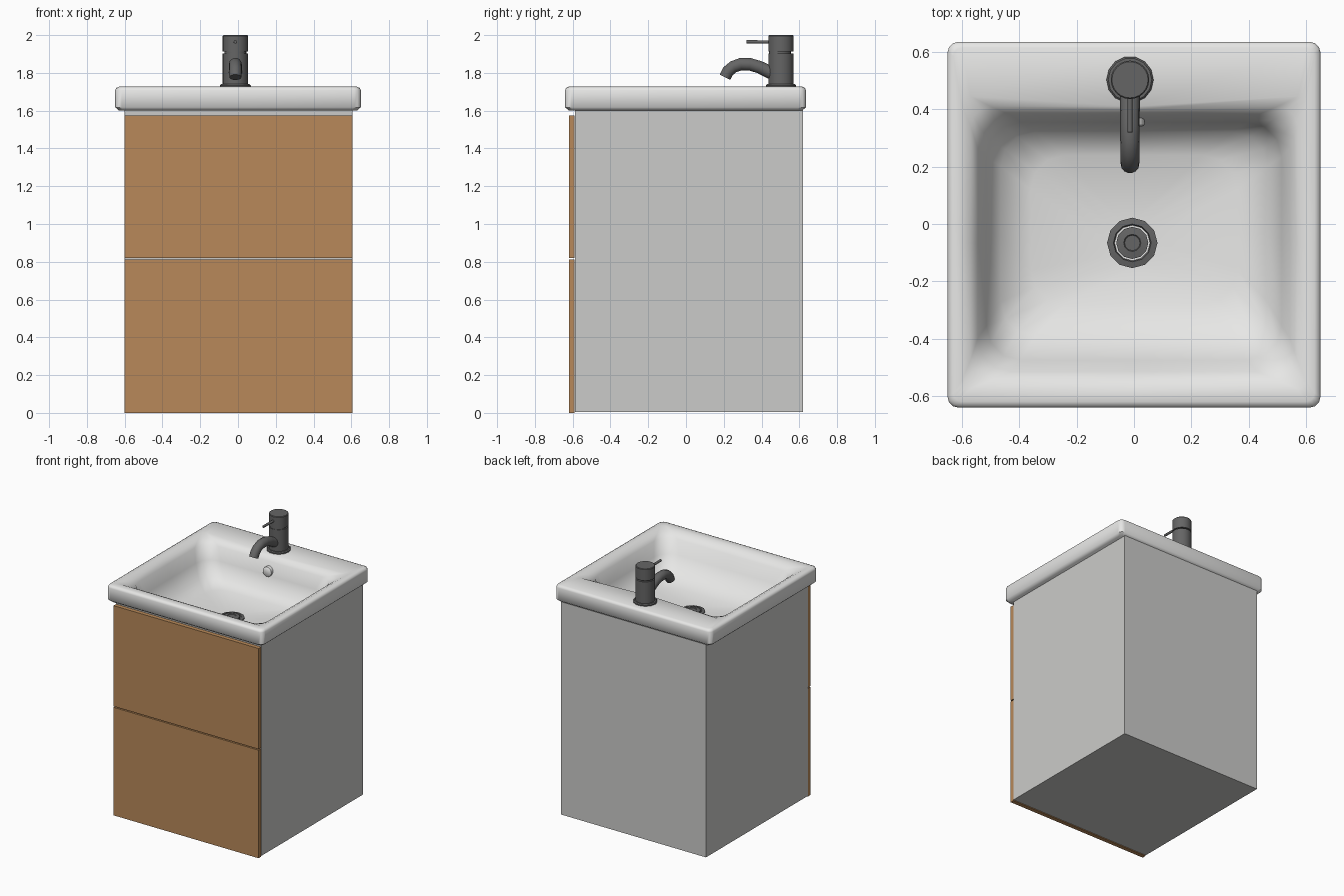
import bpy, bmesh, math
from mathutils import Vector

if "Cube" in bpy.data.objects:
    bpy.data.objects.remove(bpy.data.objects["Cube"])


def material(name, rgb):
    m = bpy.data.materials.new(name)
    m.diffuse_color = (*rgb, 1)
    m.use_nodes = True
    m.node_tree.nodes["Principled BSDF"].inputs["Base Color"].default_value = m.diffuse_color
    return m


WOOD = material("oak wood", (0.48, 0.25, 0.10))
PANEL = material("pale grey panel", (0.60, 0.60, 0.585))
CERAMIC = material("white ceramic", (0.80, 0.80, 0.79))
METAL = material("dark grey metal", (0.13, 0.13, 0.13))


def finish(name, bm, mat, smooth=None):
    bmesh.ops.recalc_face_normals(bm, faces=bm.faces)
    me = bpy.data.meshes.new(name)
    bm.to_mesh(me)
    bm.free()
    me.materials.append(mat)
    ob = bpy.data.objects.new(name, me)
    bpy.context.collection.objects.link(ob)
    if smooth:
        bpy.ops.object.select_all(action='DESELECT')
        ob.select_set(True)
        bpy.context.view_layer.objects.active = ob
        bpy.ops.object.shade_smooth_by_angle(angle=math.radians(smooth))
    return ob


def box_bm(lo, hi):
    bm = bmesh.new()
    bmesh.ops.create_cube(bm, size=1)
    for v in bm.verts:
        v.co = Vector([(lo[i] + hi[i]) / 2 + v.co[i] * (hi[i] - lo[i]) for i in range(3)])
    return bm


def loft(name, rings, mat, smooth):
    # skin a stack of equal-length point rings and cap both ends
    bm = bmesh.new()
    vr = [[bm.verts.new(p) for p in r] for r in rings]
    n = len(vr[0])
    for a, b in zip(vr, vr[1:]):
        for i in range(n):
            j = (i + 1) % n
            bm.faces.new((a[i], a[j], b[j], b[i]))
    bm.faces.new(vr[0][::-1])
    bm.faces.new(vr[-1])
    return finish(name, bm, mat, smooth)


def lathe(name, c, profile, n, mat, smooth=40):
    # profile of (radius, z) turned about a vertical axis through c
    rings = [[(c[0] + r * math.cos(2 * math.pi * i / n), c[1] + r * math.sin(2 * math.pi * i / n), z)
              for i in range(n)] for r, z in profile]
    return loft(name, rings, mat, smooth)


def tube(name, path, radii, n, mat):
    # round tube following a path in the y-z plane
    pts = [Vector(p) for p in path]
    rings = []
    for i, p in enumerate(pts):
        t = (pts[min(i + 1, len(pts) - 1)] - pts[max(i - 1, 0)]).normalized()
        side = Vector((1, 0, 0))
        up = t.cross(side)
        rings.append([p + radii[i] * (side * math.cos(2 * math.pi * k / n) + up * math.sin(2 * math.pi * k / n))
                      for k in range(n)])
    return loft(name, rings, mat, 45)


def rounded_ring(hx, y0, y1, z, r, sag=0.0):
    # rounded rectangle with a mid point on each side; back mid point can sag forward
    pts = []
    corners = [(hx - r, y1 - r, 0), (-hx + r, y1 - r, 90), (-hx + r, y0 + r, 180), (hx - r, y0 + r, 270)]
    mids = [(0, y1 - sag, z), (-hx, (y0 + y1) / 2, z), (0, y0, z), (hx, (y0 + y1) / 2, z)]
    for (cx, cy, a0), mid in zip(corners, mids):
        for k in range(4):
            a = math.radians(a0 + 30 * k)
            pts.append((cx + r * math.cos(a), cy + r * math.sin(a), z))
        pts.append(mid)
    return pts


# cabinet carcass, open on top to receive the bowl
bm = box_bm((-0.6, -0.588, 0.005), (0.605, 0.62, 1.603))
bmesh.ops.delete(bm, geom=[f for f in bm.faces if f.calc_center_median().z > 1.6], context='FACES_ONLY')
cab = finish("cabinet", bm, PANEL)
sol = cab.modifiers.new("panel thickness", 'SOLIDIFY')
sol.thickness = 0.018
sol.offset = -1

# two drawer fronts
for name, z0, z1 in (("lower_drawer_front", 0.0, 0.811), ("upper_drawer_front", 0.819, 1.575)):
    finish(name, box_bm((-0.6, -0.62, z0), (0.605, -0.589, z1)), WOOD)

# basin: underside, outer rim, rim top, then down into the bowl
basin = [
    (0.10, -0.16, 0.04, 1.40, 0.09),
    (0.40, -0.33, 0.27, 1.42, 0.12),
    (0.53, -0.50, 0.37, 1.56, 0.12),
    (0.57, -0.56, 0.56, 1.60, 0.05),
    (0.63, -0.62, 0.615, 1.60, 0.03),
    (0.65, -0.64, 0.635, 1.618, 0.035),
    (0.65, -0.64, 0.635, 1.708, 0.035),
    (0.645, -0.635, 0.63, 1.72, 0.035),
    (0.63, -0.62, 0.615, 1.727, 0.03),
    (0.60, -0.575, 0.445, 1.725, 0.03, 0.035),
    (0.57, -0.545, 0.41, 1.71, 0.07, 0.012),
    (0.545, -0.515, 0.38, 1.685, 0.115),
    (0.515, -0.475, 0.355, 1.59, 0.12),
    (0.465, -0.39, 0.32, 1.49, 0.12),
    (0.36, -0.28, 0.24, 1.45, 0.12),
    (0.085, -0.15, 0.02, 1.43, 0.08),
]
loft("basin", [rounded_ring(*r) for r in basin], CERAMIC, 50)

# overflow cap on the back wall of the bowl
tube("overflow_cap", [(0, 0.375, 1.62), (0, 0.345, 1.62), (0, 0.338, 1.62)], [0.036, 0.036, 0.026], 16, CERAMIC)

# drain: flange with a recess, and a raised plug
D = (-0.006, -0.066)
lathe("drain_flange", D, [(0.088, 1.425), (0.088, 1.437), (0.066, 1.441), (0.062, 1.43)], 12, METAL)
lathe("drain_plug", D, [(0.056, 1.425), (0.056, 1.443), (0.03, 1.447), (0.027, 1.444)], 12, METAL)

# tap body
T = (-0.014, 0.503)
lathe("tap_base", T, [(0.082, 1.72), (0.082, 1.734), (0.076, 1.74)], 14, METAL)
lathe("tap_body", T, [(0.067, 1.735), (0.067, 1.903)], 24, METAL)
lathe("tap_neck", (T[0], T[1] - 0.006), [(0.058, 1.90), (0.058, 1.92)], 24, METAL)
lathe("tap_handle", T, [(0.067, 1.912), (0.067, 1.996), (0.063, 2.0)], 24, METAL)

# curved spout and thin lever
path = [(T[0], y, z) for y, z in ((0.49, 1.785), (0.44, 1.805), (0.39, 1.83), (0.34, 1.845),
                                  (0.29, 1.846), (0.25, 1.832), (0.222, 1.808), (0.206, 1.777))]
tube("tap_spout", path, [0.036, 0.035, 0.034, 0.034, 0.034, 0.033, 0.033, 0.032], 14, METAL)
tube("tap_lever", [(T[0], 0.47, 1.963), (T[0], 0.32, 1.965)], [0.009, 0.009], 10, METAL)
